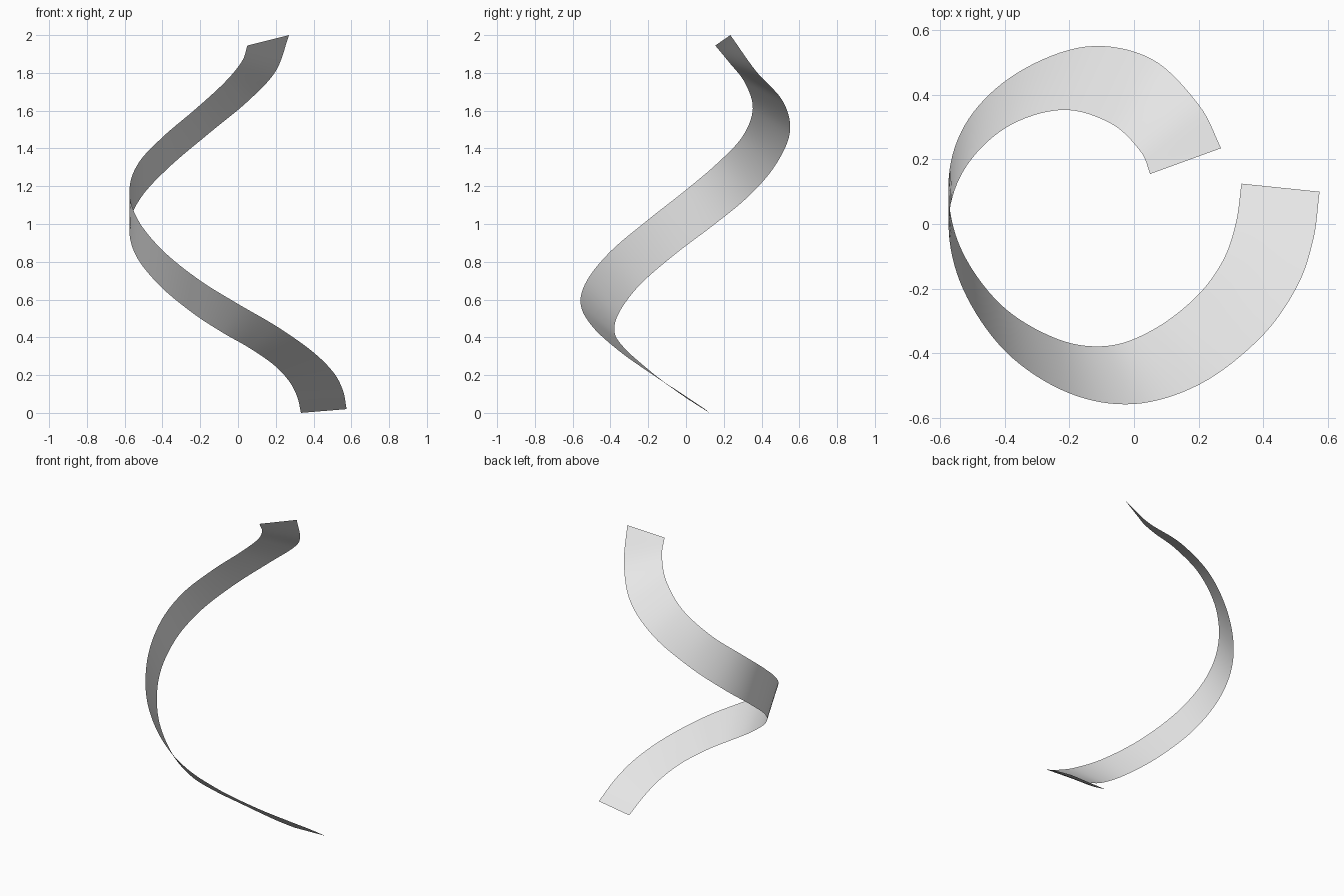
import bpy
import bmesh
from mathutils import Vector

STEPS = 8      # subdivisions along the ribbon between two ribs
ACROSS = 4     # strips across the ribbon's width

# Remove only the default object
default_object = bpy.data.objects.get("Cube")
if default_object:
    bpy.data.objects.remove(default_object, do_unlink=True)


def make_material(name, colour):
    material = bpy.data.materials.new(name)
    material.use_nodes = True
    material.diffuse_color = colour
    shader = next(n for n in material.node_tree.nodes if n.type == 'BSDF_PRINCIPLED')
    shader.inputs["Base Color"].default_value = colour
    return material


def even_out(points):
    """Fair a path without shrinking its curvature."""
    faired = list(points)
    for i in range(2, len(points) - 2):
        a, b, c, d, e = points[i - 2:i + 3]
        faired[i] = c - (a - 4 * b + 6 * c - 4 * d + e) / 16
    return faired


def smooth_path(points):
    """Sample a smooth curve passing through all the points."""
    padded = [2 * points[0] - points[1]] + points + [2 * points[-1] - points[-2]]
    path = []
    for before, start, end, after in zip(padded, padded[1:], padded[2:], padded[3:]):
        tangent_in, tangent_out = (end - before) / 2, (after - start) / 2
        for step in range(STEPS):
            t = step / STEPS
            blend = t * t * (3 - 2 * t)
            path.append(start.lerp(end, blend)
                        + tangent_in * (t * (1 - t) ** 2)
                        - tangent_out * (t * t * (1 - t)))
    path.append(points[-1])
    return path


# Edge that is outermost on the front half and innermost on the back half
upper_edge = [Vector(p) for p in (
    (.575, .1, .02), (.555, -.05, .12), (.5, -.2, .22), (.4, -.345, .32),
    (.2, -.505, .465), (0, -.555, .575), (-.2, -.525, .7), (-.4, -.4, .86),
    (-.53, -.2, 1.02), (-.575, 0, 1.18), (-.53, .16, 1.32), (-.4, .3, 1.46),
    (-.22, .36, 1.61), (-.07, .31, 1.75), (.02, .225, 1.86), (.05, .155, 1.945))]

# Opposite edge, rib by rib
lower_edge = [Vector(p) for p in (
    (.333, .125, 0), (.315, 0, .08), (.27, -.12, .165), (.2, -.22, .25),
    (.05, -.335, .35), (-.08, -.373, .425), (-.23, -.36, .52), (-.42, -.25, .68),
    (-.545, -.06, .835), (-.575, .15, 1), (-.51, .325, 1.14), (-.37, .465, 1.3),
    (-.14, .555, 1.49), (.05, .52, 1.65), (.2, .37, 1.81), (.27, .235, 2))]

# Twisting ribbon: a single sheet spanned between the two edges
bm = bmesh.new()
rows = []
for upper, lower in zip(smooth_path(even_out(upper_edge)),
                        smooth_path(even_out(lower_edge))):
    rows.append([bm.verts.new(upper.lerp(lower, k / ACROSS))
                 for k in range(ACROSS + 1)])
for row, following in zip(rows, rows[1:]):
    for k in range(ACROSS):
        face = bm.faces.new((row[k], row[k + 1], following[k + 1], following[k]))
        face.smooth = True

mesh = bpy.data.meshes.new("spiral_ribbon")
bm.to_mesh(mesh)
bm.free()
mesh.materials.append(make_material("light grey", (0.8, 0.8, 0.8, 1)))
ribbon = bpy.data.objects.new("spiral_ribbon", mesh)
bpy.context.collection.objects.link(ribbon)
